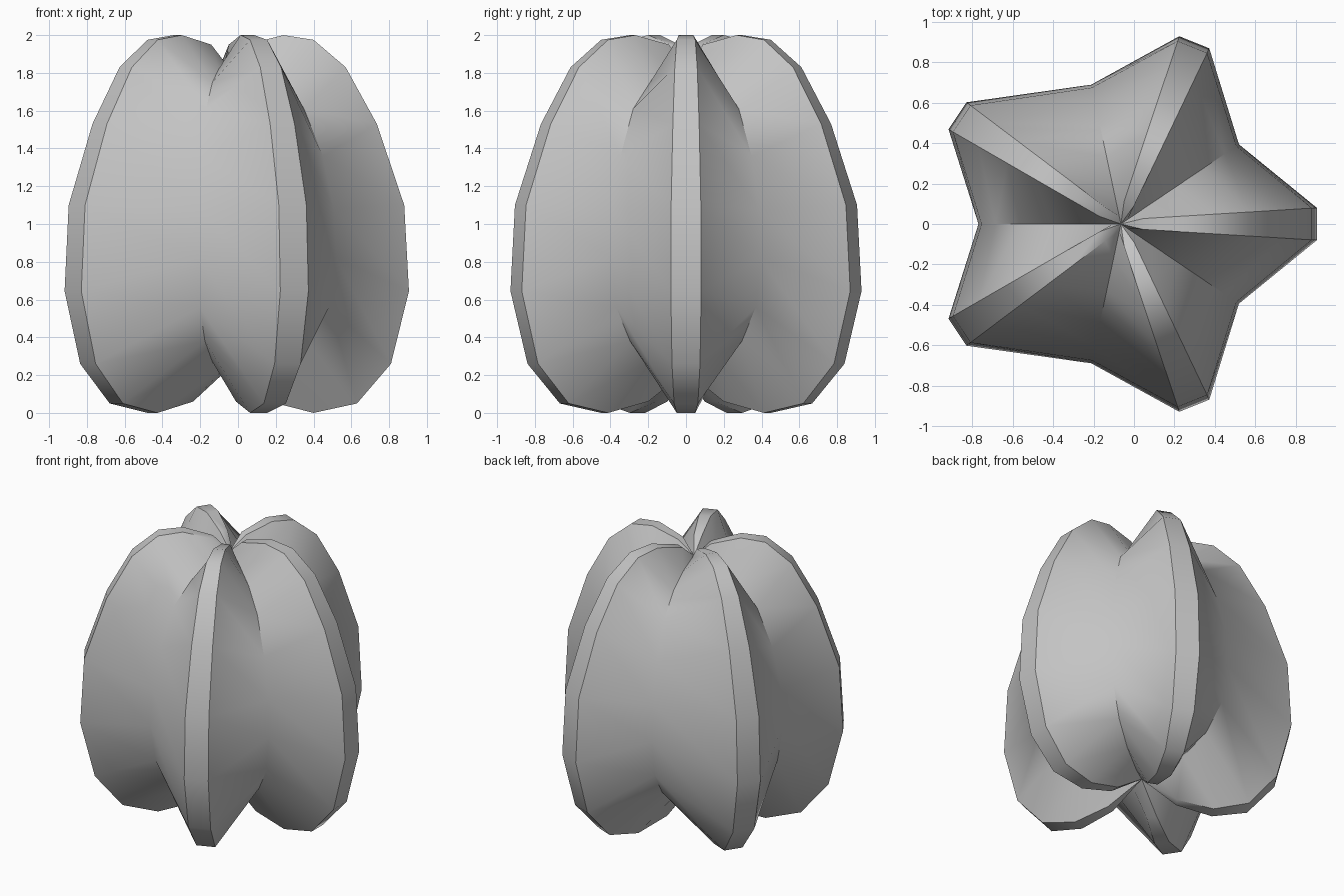
import bpy, bmesh, math
from mathutils import Vector

cube = bpy.data.objects.get("Cube")
if cube:
    bpy.data.objects.remove(cube, do_unlink=True)

AXIS_X = -0.065
# Matching (radius, height) profiles, top to bottom, of the ridges and valleys
RIDGE = [(.11, 1.95), (.305, 2), (.465, 1.975), (.635, 1.83), (.8, 1.53), (.945, 1.1),
         (.97, .645), (.875, .26), (.695, .05), (.465, 0), (.23, .06)]
VALLEY = [(.04, 1.85), (.18, 1.82), (.34, 1.75), (.5, 1.61), (.62, 1.36), (.69, 1.08),
          (.705, .82), (.66, .56), (.53, .38), (.34, .27), (.12, .22)]
# Direction of each lobe and of the valley that follows it
LOBES = [(0, 34), (68, 102), (146.5, 180), (213.5, 258), (292, 326)]


def place(radius, degrees, z, side=0):
    a = math.radians(degrees)
    out = Vector((math.cos(a), math.sin(a), 0))
    across = Vector((-out.y, out.x, 0))
    return Vector((AXIS_X, 0, z)) + out * radius + across * side


# Ribbed fruit: one star-shaped ring per profile step
bm = bmesh.new()
rings = []
for (rr, rz), (vr, vz) in zip(RIDGE, VALLEY):
    half = .02 + .062 * rr
    ring = []
    for lobe, valley in LOBES:
        ring += [bm.verts.new(place(rr, lobe, rz, -half)),
                 bm.verts.new(place(rr, lobe, rz, half)),
                 bm.verts.new(place(vr, valley, vz))]
    rings.append(ring)

n = len(rings[0])
for upper, lower in zip(rings, rings[1:]):
    for i in range(n):
        j = (i + 1) % n
        bm.faces.new((upper[i], lower[i], lower[j], upper[j]))

# Sunken ends
for ring, z in ((rings[0], 1.85), (rings[-1], .22)):
    centre = bm.verts.new((AXIS_X, 0, z))
    for i in range(n):
        bm.faces.new((ring[i], ring[(i + 1) % n], centre))
bmesh.ops.recalc_face_normals(bm, faces=bm.faces)

mesh = bpy.data.meshes.new("ribbed_fruit")
bm.to_mesh(mesh)
bm.free()
fruit = bpy.data.objects.new("ribbed_fruit", mesh)
bpy.context.collection.objects.link(fruit)

# Plain grey skin
grey = bpy.data.materials.new("light_grey")
grey.use_nodes = True
colour = (.55, .55, .55, 1)
grey.diffuse_color = colour
grey.node_tree.nodes["Principled BSDF"].inputs["Base Color"].default_value = colour
mesh.materials.append(grey)

# Smooth flanks with crisp ridge edges
bpy.ops.object.select_all(action='DESELECT')
fruit.select_set(True)
bpy.context.view_layer.objects.active = fruit
bpy.ops.object.shade_smooth_by_angle(angle=math.radians(40))
